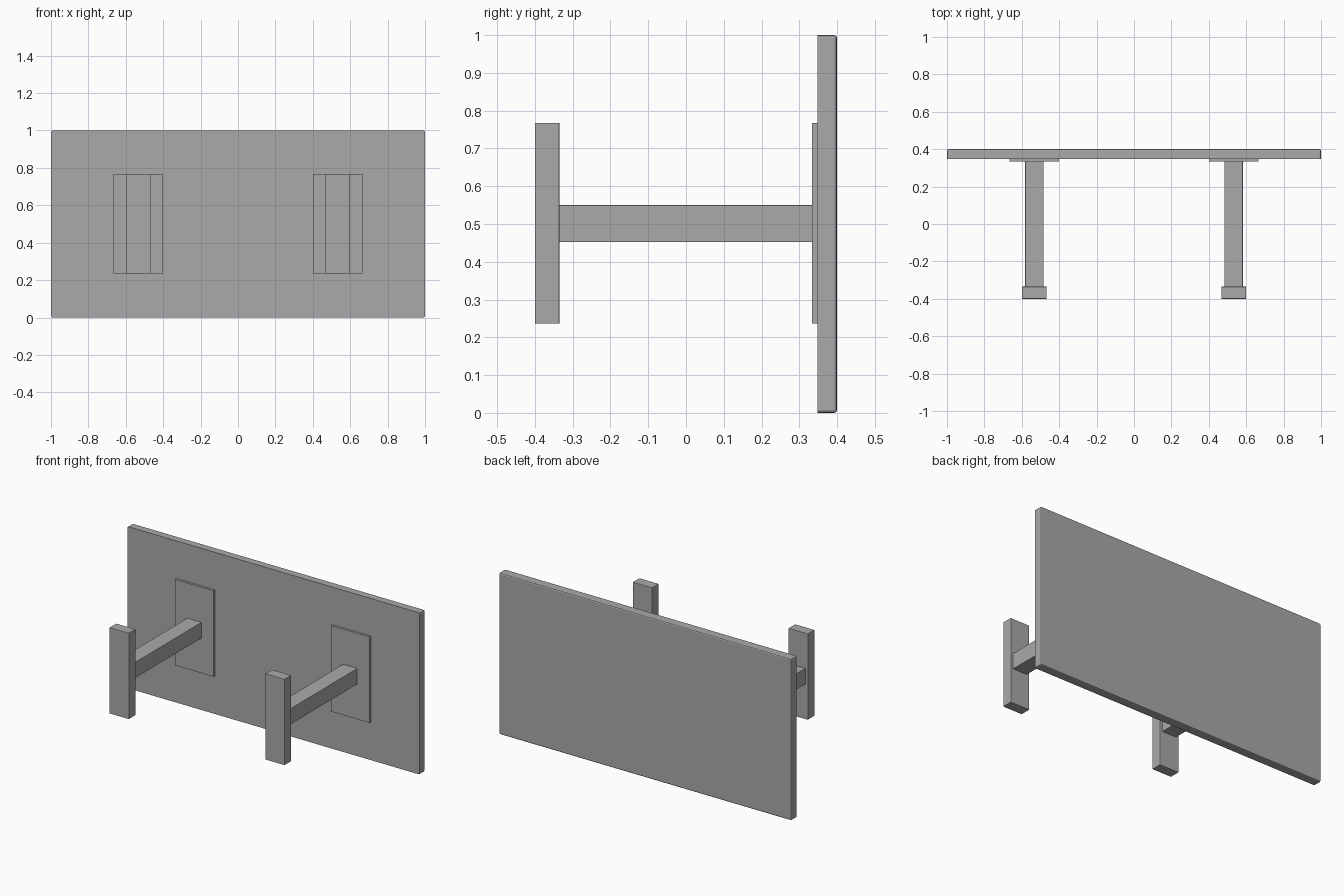
import bpy
import bmesh
from mathutils import Vector

cube = bpy.data.objects.get("Cube")
if cube:
    bpy.data.objects.remove(cube, do_unlink=True)

GREY = (0.4, 0.4, 0.4, 1)
grey = bpy.data.materials.new("plain_grey")
grey.use_nodes = True
grey.diffuse_color = GREY
grey.node_tree.nodes["Principled BSDF"].inputs["Base Color"].default_value = GREY


def box(name, low, high, bevel=0.0, sharp_front=False):
    """Box between two corners; the front rim may stay unbevelled."""
    low, high = Vector(low), Vector(high)
    bm = bmesh.new()
    bmesh.ops.create_cube(bm, size=1)
    for v in bm.verts:
        v.co = (low + high) / 2 + v.co * (high - low)
    if bevel:
        edges = [e for e in bm.edges if not (
            sharp_front and all(abs(v.co.y - low.y) < 1e-5 for v in e.verts))]
        bmesh.ops.bevel(bm, geom=edges, offset=bevel, segments=2,
                        profile=0.5, affect='EDGES')
    mesh = bpy.data.meshes.new(name)
    bm.to_mesh(mesh)
    bm.free()
    mesh.materials.append(grey)
    obj = bpy.data.objects.new(name, mesh)
    bpy.context.collection.objects.link(obj)
    return obj


# Upright panel with softened back and corner edges
box("panel", (-1, 0.348, 0), (1, 0.4, 1), 0.008, sharp_front=True)

# Two brackets: wall plate, horizontal arm and upright end post
for side, x in (("left", 0.533), ("right", -0.533)):
    box(side + "_mount_plate", (x - 0.132, 0.334, 0.236), (x + 0.132, 0.349, 0.768))
    box(side + "_arm", (x - 0.049, -0.337, 0.452), (x + 0.049, 0.336, 0.55), 0.002)
    box(side + "_end_post", (x - 0.066, -0.4, 0.236), (x + 0.066, -0.335, 0.768), 0.002)
